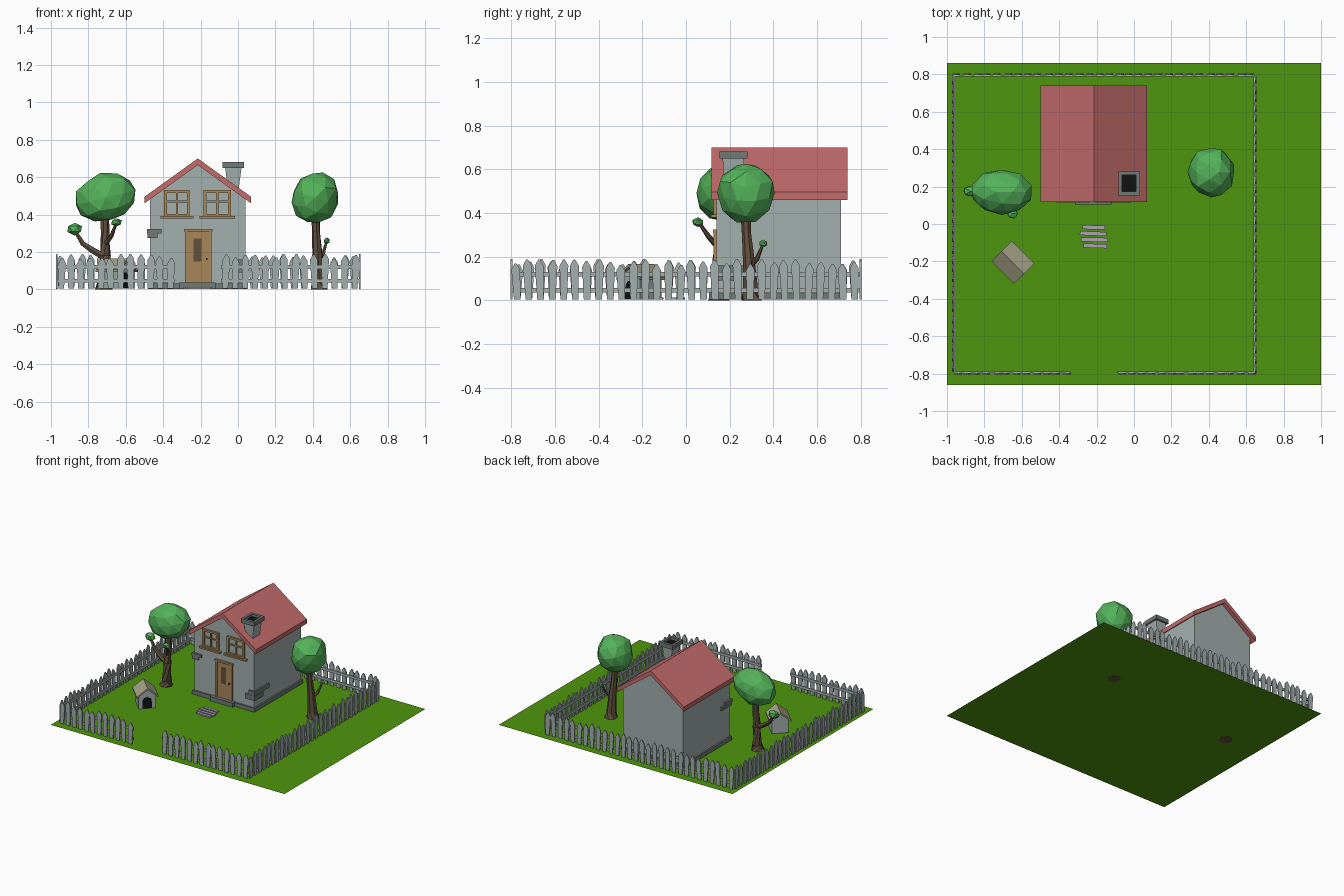
import bpy, bmesh, math, random
from mathutils import Vector, Matrix

if "Cube" in bpy.data.objects:
    bpy.data.objects.remove(bpy.data.objects["Cube"])

random.seed(4)


def material(name, r, g, b):
    lin = [((c / 255 + 0.055) / 1.055) ** 2.4 if c > 10 else c / 255 / 12.92 for c in (r, g, b)]
    m = bpy.data.materials.new(name)
    m.diffuse_color = (*lin, 1)
    m.use_nodes = True
    m.node_tree.nodes["Principled BSDF"].inputs["Base Color"].default_value = m.diffuse_color
    return m


WALL = material("pale grey", 164, 177, 175)
GRASS = material("grass green", 78, 150, 14)
ROOF = material("roof red", 196, 108, 108)
LEAF = material("leaf green", 84, 178, 90)
BARK = material("bark brown", 98, 80, 62)
WOOD = material("wood tan", 168, 136, 90)
STONE = material("dark stone", 112, 123, 119)
BLACK = material("black", 18, 18, 18)
PAVING = material("paving lilac", 172, 164, 182)
KENNEL = material("kennel roof", 166, 162, 136)


def finish(name, bm, mat):
    bmesh.ops.recalc_face_normals(bm, faces=bm.faces)
    me = bpy.data.meshes.new(name)
    bm.to_mesh(me)
    bm.free()
    ob = bpy.data.objects.new(name, me)
    me.materials.append(mat)
    bpy.context.collection.objects.link(ob)
    return ob


def prism(bm, pts, y0, y1, M=Matrix()):
    """Extrude an x-z outline from y0 to y1."""
    a = [bm.verts.new(M @ Vector((x, y0, z))) for x, z in pts]
    b = [bm.verts.new(M @ Vector((x, y1, z))) for x, z in pts]
    n = len(pts)
    bm.faces.new(a)
    bm.faces.new(b[::-1])
    for i in range(n):
        bm.faces.new((a[i], a[(i + 1) % n], b[(i + 1) % n], b[i]))


def box(bm, x0, x1, y0, y1, z0, z1, M=Matrix()):
    prism(bm, [(x0, z0), (x1, z0), (x1, z1), (x0, z1)], y0, y1, M)


def boxes(name, mat, *dims, M=Matrix()):
    bm = bmesh.new()
    for d in dims:
        box(bm, *d, M)
    return finish(name, bm, mat)


def solid(name, mat, pts, y0, y1, M=Matrix()):
    bm = bmesh.new()
    prism(bm, pts, y0, y1, M)
    return finish(name, bm, mat)


def tube(bm, path, sides=7):
    """Tapered tube through (x, y, z, radius) points."""
    ps = [Vector(p[:3]) for p in path]
    rings = []
    for i, p in enumerate(ps):
        d = ps[min(i + 1, len(ps) - 1)] - ps[max(i - 1, 0)]
        q = Matrix() if i == 0 and p.z < 0.01 else d.to_track_quat('Z', 'Y').to_matrix().to_4x4()
        rings.append([bm.verts.new(p + q @ Vector((path[i][3] * math.cos(t), path[i][3] * math.sin(t), 0)))
                      for t in (2 * math.pi * k / sides for k in range(sides))])
    for r, s in zip(rings, rings[1:]):
        for k in range(sides):
            bm.faces.new((r[k], r[(k + 1) % sides], s[(k + 1) % sides], s[k]))
    bm.faces.new(rings[0][::-1])
    bm.faces.new(rings[-1])


def leaf_ball(bm, c, size, tilt=0, sub=2):
    M = Matrix.Translation(c) @ Matrix.Rotation(tilt, 4, 'Y') @ Matrix.Diagonal((*size, 1))
    vs = bmesh.ops.create_icosphere(bm, subdivisions=sub, radius=1, matrix=M)["verts"]
    for v in vs:
        v.co = Vector(c) + (v.co - Vector(c)) * random.uniform(0.95, 1.05)


# Lawn
bm = bmesh.new()
bm.faces.new([bm.verts.new((x, y, 0.002)) for x, y in ((-1, -.86), (1, -.86), (1, .86), (-1, .86))])
finish("lawn", bm, GRASS)

# House body, plinth and roof
solid("house_walls", WALL, [(-.47, .004), (.04, .004), (.04, .483), (-.215, .667), (-.47, .483)], .14, .71)
boxes("plinth", STONE, (-.482, .052, .128, .722, .003, .032))
boxes("door_step", STONE, (-.315, -.12, .105, .14, .003, .036))
solid("roof", ROOF, [(-.215, .70), (.07, .495), (.07, .46), (-.215, .665), (-.5, .46), (-.5, .495)], .117, .74)

# Exposed corner stones
boxes("corner_stones_left", STONE, (-.486, -.408, .128, .21, .298, .322), (-.483, -.43, .13, .25, .274, .298))
boxes("corner_stones_right", STONE, (.0, .053, .128, .31, .128, .16), (-.03, .055, .126, .23, .09, .128))

# Chimney: flared stack, hollow cap, dark flue
bm = bmesh.new()
r = bmesh.ops.create_cube(bm, size=1, matrix=Matrix.Translation((-.025, .217, .56)) @ Matrix.Diagonal((.09, .1, .2, 1)))
for v in r["verts"]:
    if v.co.z < .56:
        v.co.x = -.025 + (v.co.x + .025) * .4
        v.co.y = .217 + (v.co.y - .217) * .75
finish("chimney_stack", bm, WALL)
boxes("chimney_cap", STONE, (-.083, -.064, .153, .281, .65, .682), (.012, .031, .153, .281, .65, .682),
      (-.064, .012, .153, .173, .65, .682), (-.064, .012, .261, .281, .65, .682))
boxes("chimney_flue", BLACK, (-.064, .012, .173, .261, .655, .663))

# Windows: frame, cross bars and sill
for name, x0, x1 in (("window_left", -.395, -.258), ("window_right", -.185, -.037)):
    xm, w = (x0 + x1) / 2, .016
    boxes(name, WOOD, (x0, x0 + w, .125, .145, .39, .53), (x1 - w, x1, .125, .145, .39, .53),
          (x0 + w, x1 - w, .125, .145, .515, .53), (x0 + w, x1 - w, .125, .145, .39, .404),
          (xm - .006, xm + .006, .13, .145, .404, .515), (x0 + w, x1 - w, .131, .145, .464, .474),
          (x0 - .02, x1 + .02, .115, .145, .38, .393))

# Door with frame, pane and knob
boxes("door", WOOD, (-.272, -.153, .133, .145, .03, .31))
boxes("door_frame", WOOD, (-.284, -.27, .126, .145, .03, .31), (-.155, -.141, .126, .145, .03, .31),
      (-.288, -.137, .124, .145, .31, .324))
boxes("door_pane", BARK, (-.237, -.195, .130, .134, .15, .272))
boxes("door_knob", BARK, (-.172, -.162, .121, .134, .158, .168))

# Paving slats in front of the door
for i, (x0, x1) in enumerate(((-.275, -.155), (-.29, -.148), (-.283, -.14), (-.27, -.145))):
    y = -.018 - i * .033
    M = Matrix.Translation(((x0 + x1) / 2, y, 0)) @ Matrix.Rotation(random.uniform(-.05, .05), 4, 'Z')
    h = (x1 - x0) / 2
    boxes(f"paving_slat_{i + 1}", PAVING, (-h, h, -.011, .011, .003, .012), M=M)

# Kennel, turned 45 degrees
K = Matrix.Translation((-.648, -.205, 0)) @ Matrix.Rotation(math.radians(45), 4, 'Z')
solid("kennel_walls", WALL, [(-.06, .004), (.06, .004), (.06, .105), (0, .153), (-.06, .105)], -.068, .07, K)
solid("kennel_roof", KENNEL, [(0, .166), (.077, .105), (.077, .092), (0, .152), (-.077, .092), (-.077, .105)],
      -.085, .085, K)
arch = [(-.033, .006), (.033, .006)] + [(.033 * math.cos(t), .058 + .033 * math.sin(t))
                                         for t in (math.pi * k / 6 for k in range(7))]
solid("kennel_doorway", BLACK, arch, -.071, -.066, K)

# Left tree
bm = bmesh.new()
tube(bm, [(-.72, .15, 0, .05), (-.715, .15, .04, .036), (-.71, .15, .18, .03), (-.71, .16, .3, .024), (-.715, .17, .42, .024)])
tube(bm, [(-.71, .15, .17, .02), (-.78, .16, .21, .018), (-.83, .17, .245, .014), (-.87, .175, .31, .009)], 6)
tube(bm, [(-.71, .15, .24, .014), (-.675, .105, .29, .012), (-.65, .06, .355, .007)], 6)
finish("left_tree_trunk", bm, BARK)
bm = bmesh.new()
leaf_ball(bm, (-.706, .17, .492), (.168, .122, .128), -.25)
leaf_ball(bm, (-.873, .175, .323), (.044, .032, .034), 0, 1)
leaf_ball(bm, (-.65, .055, .358), (.032, .028, .022), 0, 1)
finish("left_tree_leaves", bm, LEAF)

# Right tree
bm = bmesh.new()
tube(bm, [(.432, .3, 0, .048), (.43, .297, .04, .036), (.424, .287, .2, .027), (.418, .278, .3, .022), (.415, .272, .42, .024)])
tube(bm, [(.425, .29, .15, .013), (.455, .325, .19, .011), (.473, .352, .255, .006)], 6)
finish("right_tree_trunk", bm, BARK)
bm = bmesh.new()
leaf_ball(bm, (.413, .276, .492), (.127, .136, .142), .3)
leaf_ball(bm, (.475, .354, .26), (.018, .02, .018), 0, 1)
finish("right_tree_leaves", bm, LEAF)


# Picket fence: uneven pointed boards on two rails
def fence(name, p0, p1):
    p0, p1 = Vector((*p0, 0)), Vector((*p1, 0))
    d = p1 - p0
    M = Matrix.Translation(p0) @ Matrix.Rotation(math.atan2(d.y, d.x), 4, 'Z')
    n = round(d.length / .0535)
    step = d.length / n
    bm = bmesh.new()
    for z in (.046, .12):
        box(bm, .004, d.length - .004, .0, .008, z - .01, z + .01, M)
    for i in range(n):
        x, h = (i + .5) * step, random.uniform(.158, .186)
        P = M @ Matrix.Translation((x, 0, .004)) @ Matrix.Rotation(random.uniform(-.05, .05), 4, 'Y')
        prism(bm, [(-.015, 0), (.015, 0), (.02, h - .028), (.004, h), (-.004, h), (-.02, h - .028)], -.008, 0, P)
    finish(name, bm, WALL)


fence("fence_front_left", (-.972, -.796), (-.335, -.796))
fence("fence_front_right", (-.095, -.796), (.65, -.796))
fence("fence_right", (.648, -.8), (.648, .8))
fence("fence_back", (.65, .796), (-.972, .796))
fence("fence_left", (-.966, .8), (-.966, -.8))
